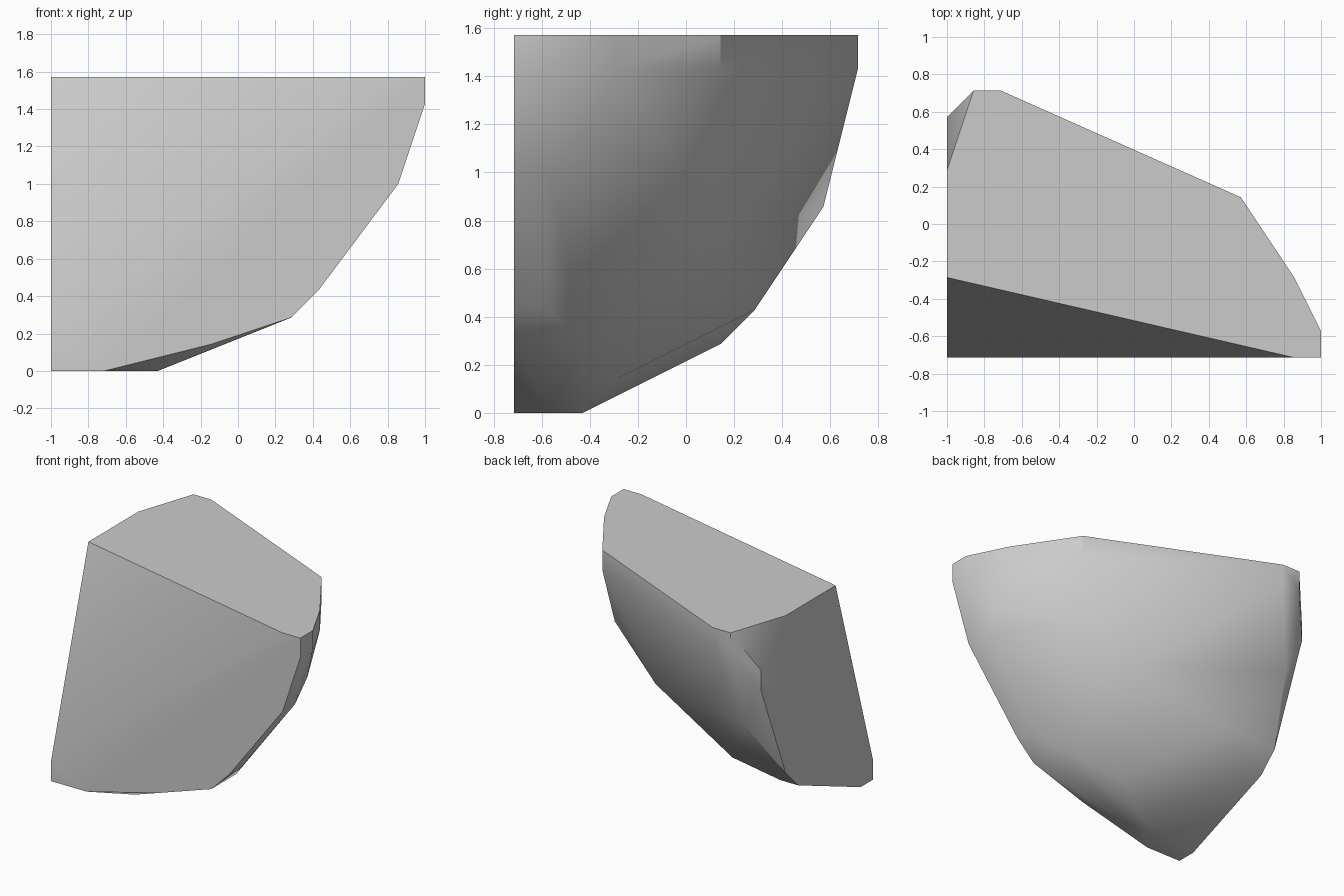
import bpy
import bmesh
import math

cube = bpy.data.objects.get("Cube")
if cube:
    bpy.data.objects.remove(cube, do_unlink=True)

CELL = 1 / 7  # spacing of the coarse grid the rock corners sit on

# Rock cross-sections: height level -> outline corners
LAYERS = {
    0: [(-7, -4), (-7, -5), (-5, -5), (-3, -4), (-3, -3)],
    1: [(-7, -5), (-1, -5), (-1, -2)],
    2: [(2, -5), (2, -3), (-6, 1), (-7, 1)],
    3: [(3, -5), (3, -4), (-4, 2), (-7, 2)],
    5: [(1, 1)],
    6: [(-6, 4)],
    7: [(6, -5), (6, -4), (4, 0)],
    8: [(6, -3), (-7, 4)],
    9: [(-7, 4)],
    10: [(7, -5), (7, -4), (6, -2), (4, 1), (-5, 5), (-6, 5)],
    11: [(-7, -2), (-7, 2), (-6, 5), (-5, 5), (4, 1),
         (6, -2), (7, -4), (7, -5), (6, -5)],
}


def make_material(name, color):
    material = bpy.data.materials.new(name)
    material.use_nodes = True
    material.diffuse_color = color
    shader = next(n for n in material.node_tree.nodes if n.type == "BSDF_PRINCIPLED")
    shader.inputs["Base Color"].default_value = color
    return material


def make_hull(name, layers, material):
    """Wrap a convex skin around stacked cross-sections."""
    bm = bmesh.new()
    for level, outline in layers.items():
        for x, y in outline:
            bm.verts.new((x * CELL, y * CELL, level * CELL))
    hull = bmesh.ops.convex_hull(bm, input=bm.verts)
    loose = {g for g in hull["geom_interior"] + hull["geom_unused"]
             if isinstance(g, bmesh.types.BMVert)}
    bmesh.ops.delete(bm, geom=list(loose), context="VERTS")
    # Merge the triangles of each flat side
    bmesh.ops.dissolve_limit(bm, angle_limit=math.radians(1),
                             verts=bm.verts, edges=bm.edges)
    bmesh.ops.recalc_face_normals(bm, faces=bm.faces)
    mesh = bpy.data.meshes.new(name)
    bm.to_mesh(mesh)
    bm.free()
    mesh.materials.append(material)
    obj = bpy.data.objects.new(name, mesh)
    bpy.context.collection.objects.link(obj)
    return obj


# Rock chunk: flat top and side, rounded underside
grey = make_material("stone grey", (0.6, 0.6, 0.6, 1))
rock = make_hull("rock_chunk", LAYERS, grey)
bpy.ops.object.select_all(action="DESELECT")
rock.select_set(True)
bpy.context.view_layer.objects.active = rock
bpy.ops.object.shade_smooth_by_angle(angle=math.radians(30))
